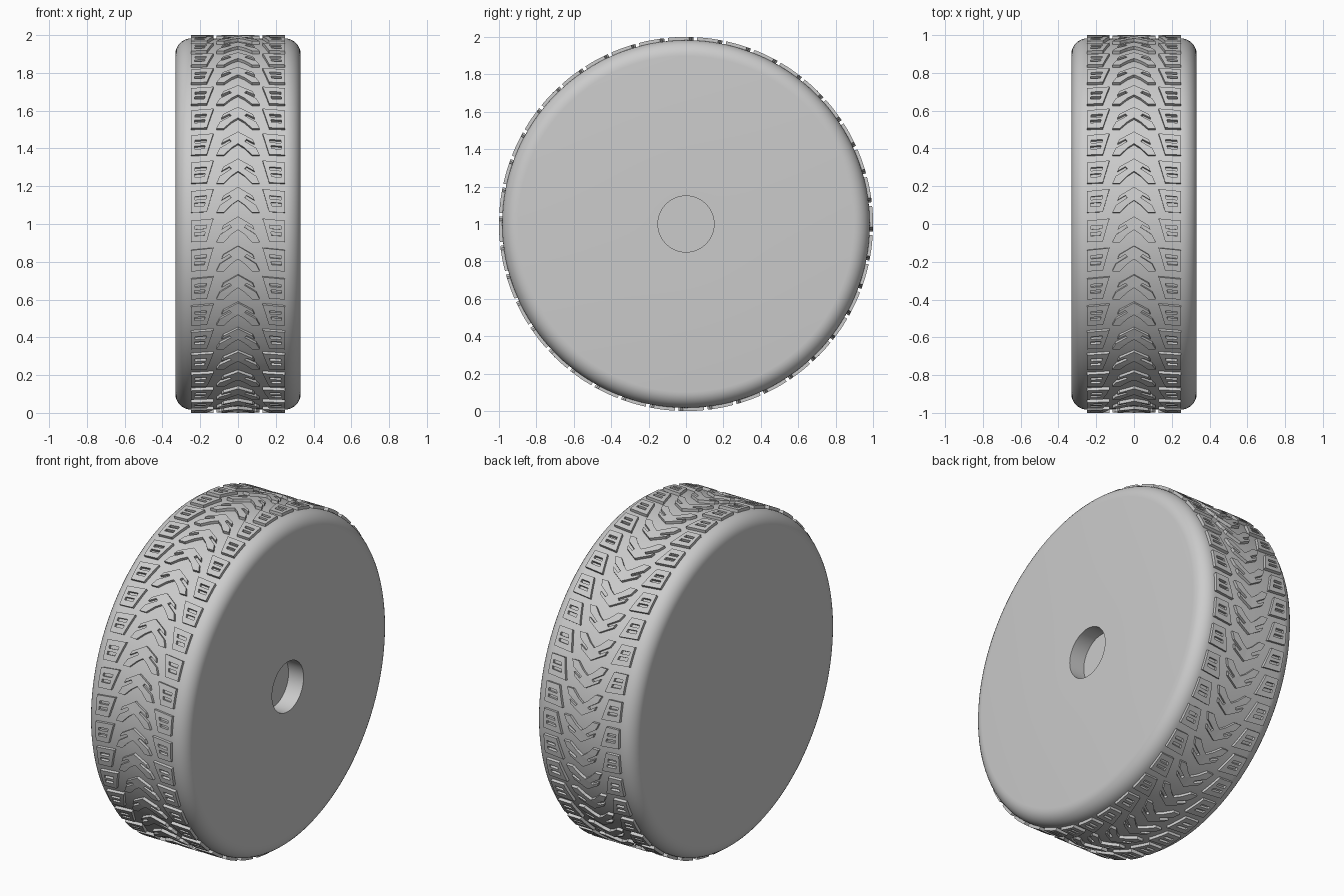
import bpy, bmesh, math
from mathutils import Vector

if "Cube" in bpy.data.objects:
    bpy.data.objects.remove(bpy.data.objects["Cube"])

CENTER_Z = 1.0
R_TOP, R_BOTTOM = 1.0, 0.968
COUNT = 40
PHASE = math.radians(-2)

rubber = bpy.data.materials.new("grey rubber")
rubber.diffuse_color = (0.6, 0.6, 0.6, 1)
rubber.use_nodes = True
rubber.node_tree.nodes["Principled BSDF"].inputs["Base Color"].default_value = rubber.diffuse_color


def finish(bm, name):
    bmesh.ops.recalc_face_normals(bm, faces=bm.faces[:])
    mesh = bpy.data.meshes.new(name)
    bm.to_mesh(mesh)
    bm.free()
    mesh.materials.append(rubber)
    obj = bpy.data.objects.new(name, mesh)
    bpy.context.collection.objects.link(obj)
    return obj


def wrap(x, arc, radius, turn):
    """Place a flat tread point on the tyre; arc runs upward at the front."""
    a = arc + turn
    return (x, -radius * math.cos(a), CENTER_Z + radius * math.sin(a))


def tread_ring(name, polygons):
    """Extrude a flat pattern, mirror it and repeat it round the tyre."""
    flat = bmesh.new()
    for side in (1, -1):
        for poly in polygons:
            flat.faces.new([flat.verts.new((side * x, y, 0)) for x, y in poly])
    bmesh.ops.remove_doubles(flat, verts=flat.verts[:], dist=1e-5)
    bmesh.ops.recalc_face_normals(flat, faces=flat.faces[:])
    for f in flat.faces:
        if f.normal.z < 0:
            f.normal_flip()
    grown = bmesh.ops.extrude_face_region(flat, geom=flat.faces[:], use_keep_orig=True)
    for v in grown["geom"]:
        if isinstance(v, bmesh.types.BMVert):
            v.co.z = 1
    bmesh.ops.triangulate(flat, faces=[f for f in flat.faces if len(f.verts) > 4])
    flat.verts.index_update()
    ring = bmesh.new()
    for k in range(COUNT):
        turn = PHASE + k * math.tau / COUNT
        vs = [ring.verts.new(wrap(v.co.x, v.co.y, R_TOP if v.co.z > 0.5 else R_BOTTOM, turn))
              for v in flat.verts]
        for f in flat.faces:
            # the hidden underside sits inside the tyre
            if any(v.co.z > 0.5 for v in f.verts):
                ring.faces.new([vs[v.index] for v in f.verts])
    flat.free()
    return finish(ring, name)


# Tyre body: rounded shoulders, flat sides and a shallow hub recess on the right
R, HALF, ROUND = 0.983, 0.332, 0.085
corner = [(HALF - ROUND + ROUND * math.sin(t), R - ROUND + ROUND * math.cos(t))
          for t in (i * math.pi / 16 for i in range(9))]
profile = [(-HALF, 0)] + [(-x, r) for x, r in reversed(corner)] + corner
profile += [(HALF, 0.15), (HALF - 0.1, 0.15), (HALF - 0.1, 0)]
bm = bmesh.new()
pts = [bm.verts.new((x, -r, CENTER_Z)) for x, r in profile]
edges = [bm.edges.new(p) for p in zip(pts, pts[1:])]
bmesh.ops.spin(bm, geom=pts + edges, cent=(0, 0, CENTER_Z), axis=(1, 0, 0),
               angle=math.tau, steps=128, use_merge=True)
bmesh.ops.remove_doubles(bm, verts=bm.verts[:], dist=1e-5)
body = finish(bm, "tyre_body")
bpy.context.view_layer.objects.active = body
body.select_set(True)
bpy.ops.object.shade_smooth_by_angle(angle=math.radians(35))

# Shoulder blocks: tapered plates with two slots each
OT, IT = Vector((0.25, 0.052)), Vector((0.13, 0.064))
OB, IB = Vector((0.25, -0.062)), Vector((0.165, -0.058))
us, vs = (0, 0.2, 0.76, 1), (0, 0.27, 0.42, 0.57, 0.72, 1)


def block_point(u, v):
    return tuple(OT.lerp(IT, u).lerp(OB.lerp(IB, u), v))


cells = [[block_point(us[i + a], vs[j + b]) for a, b in ((0, 0), (1, 0), (1, 1), (0, 1))]
         for i in range(3) for j in range(5) if not (i == 1 and j in (1, 3))]
tread_ring("shoulder_blocks", cells)

# Centre chevrons: arrow heads with a slit in each arm
arm = [(0, 0.075), (0.078, 0.028), (0.088, 0.004), (0.045, 0.030), (0.035, 0.018),
       (0.096, -0.022), (0.115, -0.062), (0.075, -0.062), (0.034, -0.020), (0, 0.004)]
tread_ring("centre_chevrons", [arm])
